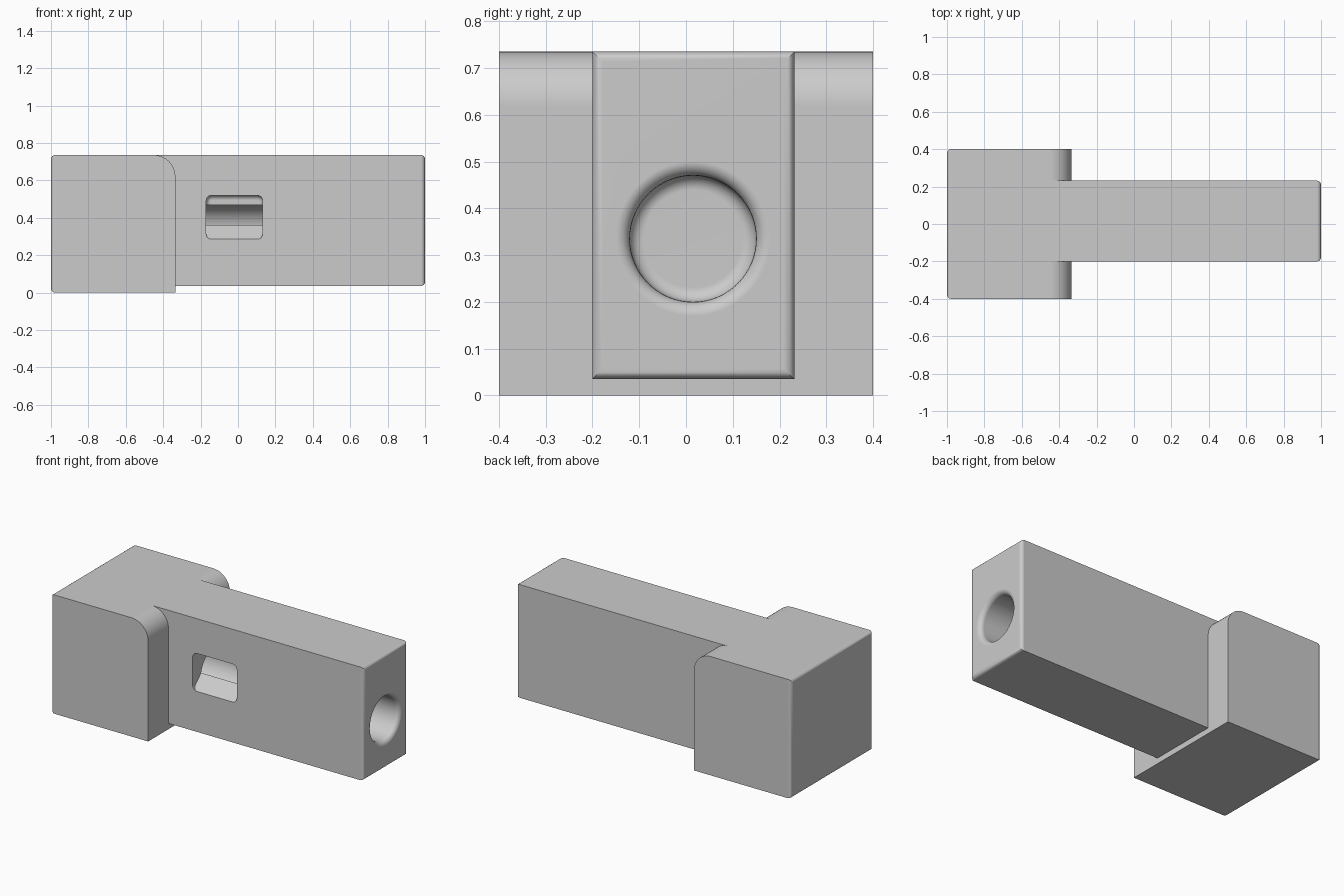
import bpy, bmesh
from math import sin, cos, pi, radians
from mathutils import Vector

cube = bpy.data.objects.get("Cube")
if cube:
    bpy.data.objects.remove(cube)

grey = bpy.data.materials.new("plain grey")
grey.use_nodes = True
grey.diffuse_color = (0.6, 0.6, 0.6, 1)
grey.node_tree.nodes["Principled BSDF"].inputs["Base Color"].default_value = (0.6, 0.6, 0.6, 1)


def make(name, bm):
    bmesh.ops.recalc_face_normals(bm, faces=bm.faces[:])
    mesh = bpy.data.meshes.new(name)
    bm.to_mesh(mesh)
    bm.free()
    mesh.materials.append(grey)
    obj = bpy.data.objects.new(name, mesh)
    bpy.context.collection.objects.link(obj)
    return obj


def box(lo, hi):
    lo, hi = Vector(lo), Vector(hi)
    bm = bmesh.new()
    bmesh.ops.create_cube(bm, size=1)
    for v in bm.verts:
        v.co = (lo + hi) / 2 + v.co * (hi - lo)
    return bm


def round_edges(bm, rule, radius, segments):
    """Round every edge whose two ends both satisfy the rule."""
    edges = [e for e in bm.edges if all(rule(v.co) for v in e.verts)]
    bmesh.ops.bevel(bm, geom=edges, offset=radius, segments=segments,
                    profile=0.5, affect='EDGES')


def combine(target, tool, operation):
    mod = target.modifiers.new(operation.lower(), 'BOOLEAN')
    mod.operation, mod.solver, mod.object = operation, 'EXACT', tool
    bpy.ops.object.select_all(action='DESELECT')
    bpy.context.view_layer.objects.active = target
    target.select_set(True)
    bpy.ops.object.modifier_apply(modifier=mod.name)
    bpy.data.objects.remove(tool)


# Wide head block with a large rounded upper shoulder
bm = box((-1, -0.4, 0), (-0.335, 0.4, 0.735))
round_edges(bm, lambda c: c.x > -0.4 and c.z > 0.7, 0.115, 12)
round_edges(bm, lambda c: c.x < -0.99, 0.022, 4)
body = make("whistle_body", bm)

# Long barrel with a softened end
bm = box((-0.7, -0.2, 0.035), (1, 0.232, 0.735))
round_edges(bm, lambda c: c.x > 0.99, 0.022, 4)
combine(body, make("barrel", bm), 'UNION')

# Round bore: flared mouth and a filleted inner end
steps = [i * pi / 12 for i in range(7)]
fillet, bore, inner = 0.03, 0.135, -0.4
profile = [(inner, 0)]
profile += [(inner + fillet * (1 - sin(a)), bore - fillet * (1 - cos(a))) for a in reversed(steps)][::-1][::-1]
profile = [(inner, 0)] + [(inner + fillet * (1 - cos(a)), bore - fillet * (1 - sin(a))) for a in steps]
profile += [(1 - fillet * (1 - sin(a)), bore + fillet * (1 - cos(a))) for a in steps]
profile += [(1.05, bore + fillet), (1.05, 0)]
axis = Vector((0, 0.015, 0.335))
bm = bmesh.new()
verts = [bm.verts.new(axis + Vector((x, 0, r))) for x, r in profile]
edges = [bm.edges.new(pair) for pair in zip(verts, verts[1:])]
bmesh.ops.spin(bm, geom=verts + edges, cent=axis, axis=(1, 0, 0),
               angle=2 * pi, steps=64, use_merge=True)
bmesh.ops.remove_doubles(bm, verts=bm.verts[:], dist=0.0001)
combine(body, make("bore_cutter", bm), 'DIFFERENCE')

# Front window with rounded corners and a floor sloping up to the bore
bm = box((-0.17, -0.3, 0.285), (0.132, 0, 0.52))
corners = [e for e in bm.edges if abs(e.verts[0].co.y - e.verts[1].co.y) > 0.1]
bmesh.ops.bevel(bm, geom=corners, offset=0.03, segments=6, profile=0.5, affect='EDGES')
round_edges(bm, lambda c: c.y > -0.001, 0.025, 4)
cut = bmesh.ops.bisect_plane(bm, geom=bm.verts[:] + bm.edges[:] + bm.faces[:],
                             plane_co=(0, -0.2, 0.285), plane_no=(0, 0.075, -0.082),
                             clear_outer=True)
rim = [g for g in cut["geom_cut"] if isinstance(g, bmesh.types.BMEdge)]
bmesh.ops.holes_fill(bm, edges=rim)
combine(body, make("window_cutter", bm), 'DIFFERENCE')

# Smooth the rounded edges while keeping corners crisp and flats flat
bpy.ops.object.shade_smooth_by_angle(angle=radians(35))
weighted = body.modifiers.new("flat_faces", 'WEIGHTED_NORMAL')
weighted.keep_sharp = True
